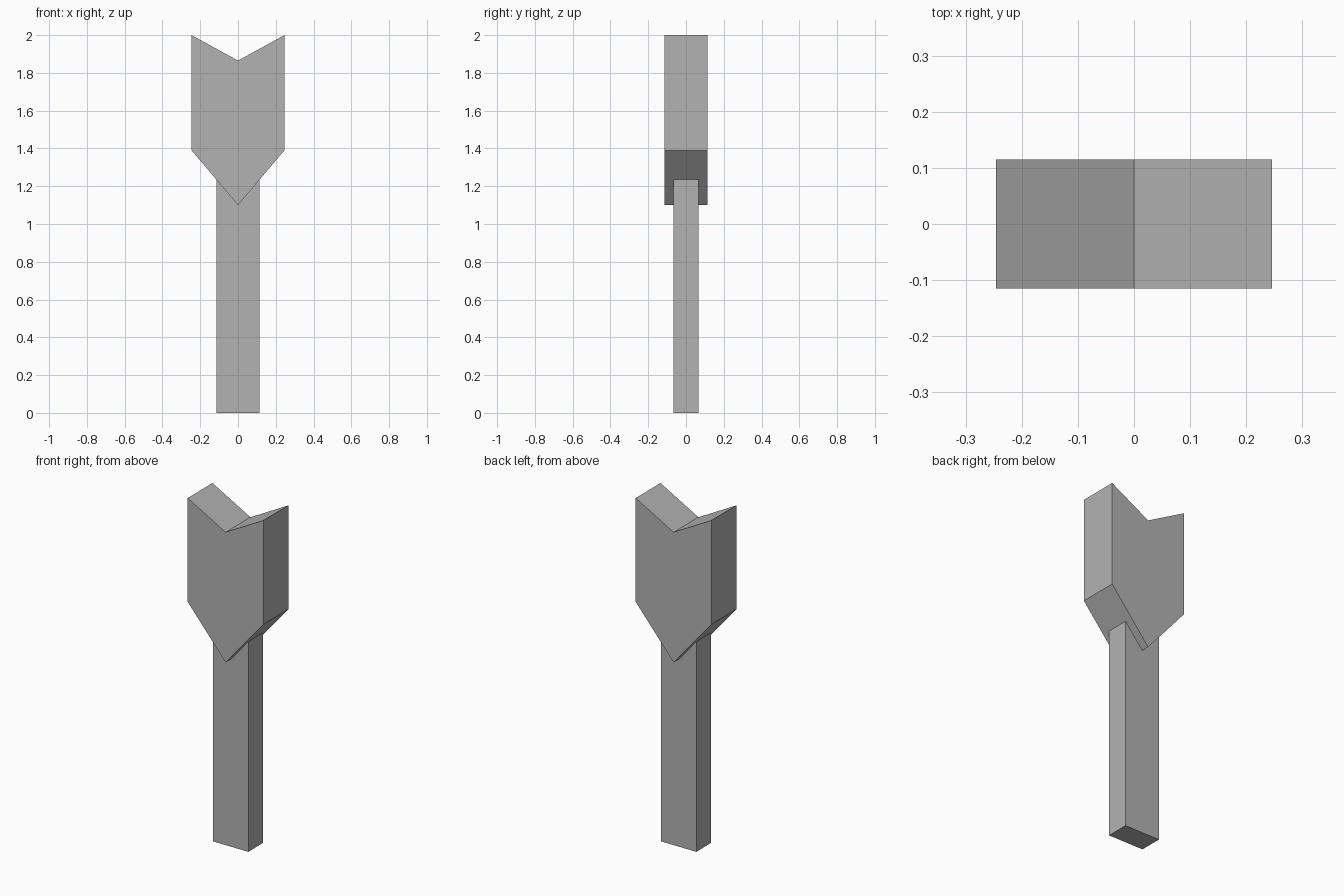
import bpy
import bmesh

cube = bpy.data.objects.get("Cube")
if cube:
    bpy.data.objects.remove(cube, do_unlink=True)

grey = bpy.data.materials.new("plain grey")
grey.use_nodes = True
grey.diffuse_color = (0.45, 0.45, 0.45, 1)
grey.node_tree.nodes["Principled BSDF"].inputs["Base Color"].default_value = grey.diffuse_color


def extrude_profile(name, profile, half_depth):
    """Closed prism from an x-z outline, extruded along y."""
    bm = bmesh.new()
    face = bm.faces.new([bm.verts.new((x, -half_depth, z)) for x, z in profile])
    result = bmesh.ops.extrude_face_region(bm, geom=[face])
    moved = [v for v in result["geom"] if isinstance(v, bmesh.types.BMVert)]
    bmesh.ops.translate(bm, verts=moved, vec=(0, 2 * half_depth, 0))
    bmesh.ops.recalc_face_normals(bm, faces=bm.faces)
    mesh = bpy.data.meshes.new(name)
    bm.to_mesh(mesh)
    bm.free()
    mesh.materials.append(grey)
    obj = bpy.data.objects.new(name, mesh)
    bpy.context.collection.objects.link(obj)
    return obj


# Notched, pointed head
W, SHOULDER, TIP = 0.246, 1.39, 1.10
extrude_profile("head", [(0, TIP), (W, SHOULDER), (W, 2.0),
                         (0, 1.865), (-W, 2.0), (-W, SHOULDER)], 0.115)

# Flat shaft whose top meets the sloping underside of the head
H = 0.114
top = TIP + (SHOULDER - TIP) * H / W
extrude_profile("shaft", [(-H, 0), (H, 0), (H, top), (-H, top)], 0.067)
